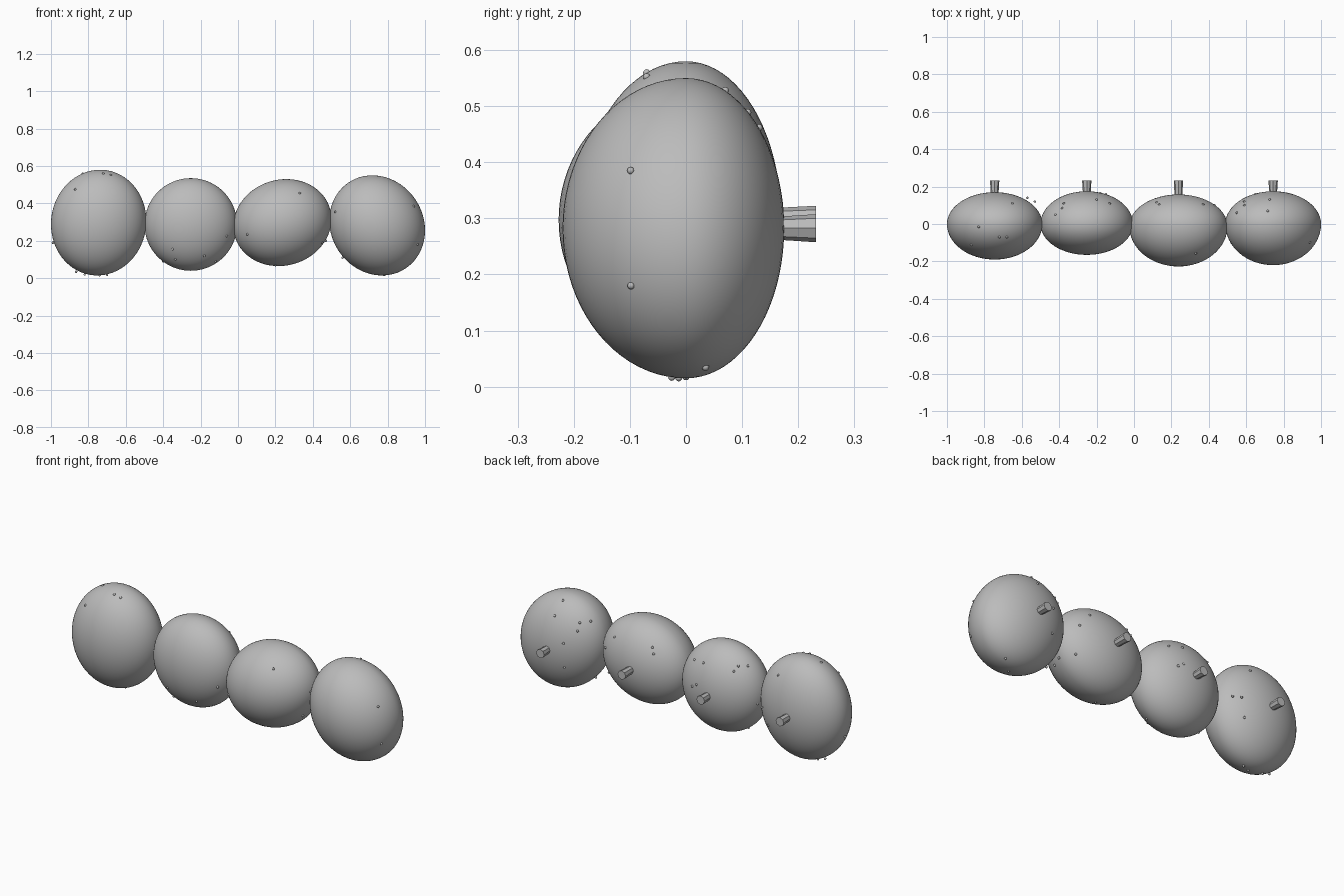
import bpy, bmesh, math
from mathutils import Matrix, Vector

if "Cube" in bpy.data.objects:
    bpy.data.objects.remove(bpy.data.objects["Cube"])


def material(name, v):
    m = bpy.data.materials.new(name)
    m.diffuse_color = (v, v, v, 1)
    m.use_nodes = True
    m.node_tree.nodes["Principled BSDF"].inputs["Base Color"].default_value = m.diffuse_color
    return m


SKIN = material("grey", 0.5)


def finish(bm, name, smooth_angle):
    me = bpy.data.meshes.new(name)
    bm.to_mesh(me)
    bm.free()
    ob = bpy.data.objects.new(name, me)
    bpy.context.collection.objects.link(ob)
    me.materials.append(SKIN)
    if smooth_angle:
        bpy.ops.object.select_all(action='DESELECT')
        ob.select_set(True)
        bpy.context.view_layer.objects.active = ob
        bpy.ops.object.shade_smooth_by_angle(angle=math.radians(smooth_angle))
    return ob


# x min, x max, z min, z max, front depth, back depth, centre y, lean
BODIES = [
    (-1.0, -0.49, 0.015, 0.58, 0.19, 0.17, 0.0, 0.03),
    (-0.50, -0.005, 0.04, 0.535, 0.165, 0.175, 0.0, 0.0),
    (-0.025, 0.50, 0.065, 0.53, 0.215, 0.17, -0.012, 0.08),
    (0.488, 1.0, 0.015, 0.55, 0.22, 0.175, 0.0, -0.1),
]
# spots: "f"/"b" give x, z on front/back; "t" gives x, y on the upper side
SPOTS = [
    [("f", -.87, .475), ("t", -.83, -.015), ("t", -.72, -.07), ("t", -.68, -.07), ("t", -.65, .11),
     ("t", -.57, .14), ("t", -.53, .12), ("b", -.99, .19), ("b", -.865, .035), ("b", -.82, .02),
     ("f", -.74, .016), ("f", -.70, .018), ("b", -.6, .2)],
    [("t", -.42, .05), ("t", -.385, .085), ("t", -.375, .11), ("t", -.2, .13), ("t", -.13, .11),
     ("f", -.35, .155), ("f", -.335, .1), ("b", -.4, .09), ("f", -.18, .12), ("f", -.12, .09),
     ("f", -.06, .225), ("b", -.18, .33), ("b", -.15, .31)],
    [("t", .12, .115), ("t", .135, .105), ("t", .37, .105), ("t", .43, .1), ("f", .05, .235),
     ("f", .33, .455), ("f", .45, .19), ("f", .2, .07), ("b", .47, .2), ("b", .43, .2)],
    [("f", .52, .355), ("t", .55, .06), ("t", .59, .1), ("t", .59, .12), ("t", .65, .16),
     ("t", .715, .07), ("t", .725, .13), ("f", .94, .385), ("f", .96, .18), ("b", .56, .11),
     ("f", .78, .017), ("b", .85, .035), ("b", .65, .2)],
]

for i, (x0, x1, z0, z1, front, back, cy, lean) in enumerate(BODIES, 1):
    cx, cz = (x0 + x1) / 2, (z0 + z1) / 2
    rx, rz = (x1 - x0) / 2, (z1 - z0) / 2
    k = math.sqrt(1 - lean * lean)

    # rounded body: leaning ellipsoid, with its own front and back depth
    bm = bmesh.new()
    bmesh.ops.create_uvsphere(bm, u_segments=64, v_segments=40, radius=1)
    for v in bm.verts:
        a, b, c = v.co
        v.co = (cx + rx * (a * k + lean * c), cy + b * (front if b < 0 else back), cz + rz * c)
    finish(bm, f"body_{i}", 60)

    # short stub flaring outward at the back
    bm = bmesh.new()
    y0, y1 = cy + back - 0.02, 0.232
    bmesh.ops.create_cone(bm, cap_ends=True, segments=8, radius1=0.02, radius2=0.025, depth=y1 - y0,
                          matrix=Matrix.Translation((cx, (y0 + y1) / 2, cz)) @ Matrix.Rotation(-math.pi / 2, 4, 'X'))
    finish(bm, f"stub_{i}", 0)

    # tiny spots on the skin
    bm = bmesh.new()
    for side, x, q in SPOTS[i - 1]:
        if side == "t":
            b = (q - cy) / (front if q < cy else back)
            u = (x - cx) / rx
            w2 = max(0, (1 - b * b) * k * k - u * u * k * k)
            c = lean * u + math.sqrt(max(0, (1 - b * b - u * u) * k * k)) if w2 else 0
            p = Vector((x, q, cz + rz * c))
        else:
            c = (q - cz) / rz
            a = ((x - cx) / rx - lean * c) / k
            d = math.sqrt(max(0, 1 - a * a - c * c))
            p = Vector((x, cy - front * d if side == "f" else cy + back * d, q))
        bmesh.ops.create_uvsphere(bm, u_segments=10, v_segments=6, radius=0.0065,
                                  matrix=Matrix.Translation(p))
    finish(bm, f"spots_{i}", 60)
